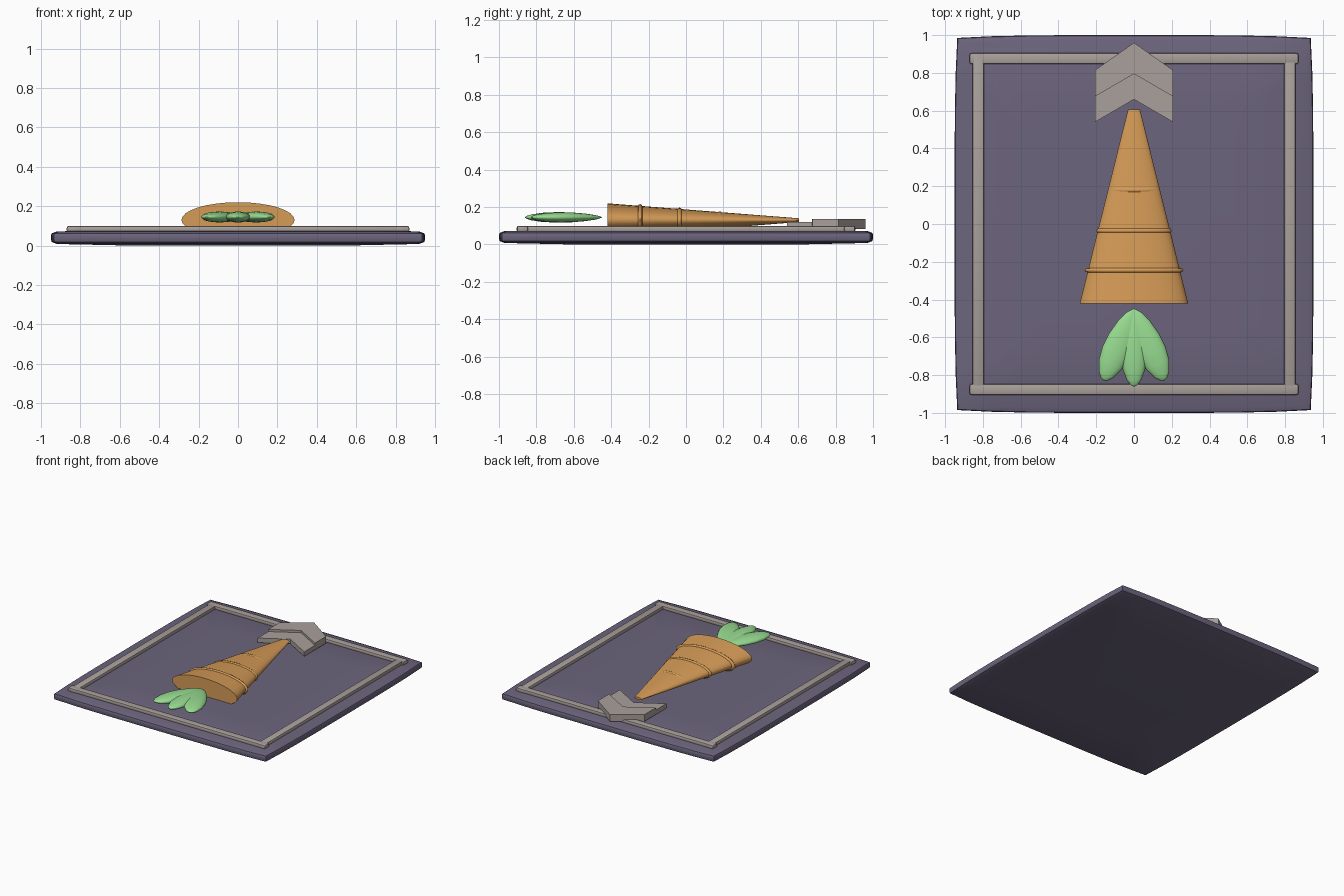
import bpy, bmesh, math
from mathutils import Matrix

cube = bpy.data.objects.get("Cube")
if cube:
    bpy.data.objects.remove(cube)


def material(name, rgb):
    m = bpy.data.materials.new(name)
    m.use_nodes = True
    m.diffuse_color = (*rgb, 1)
    m.node_tree.nodes["Principled BSDF"].inputs["Base Color"].default_value = (*rgb, 1)
    return m


PURPLE = material("slate purple", (0.15, 0.128, 0.205))
STONE = material("warm grey", (0.40, 0.35, 0.325))
ORANGE = material("carrot orange", (0.67, 0.33, 0.095))
GREEN = material("leaf green", (0.31, 0.71, 0.28))


def finish(bm, name, mat, angle=None):
    bmesh.ops.recalc_face_normals(bm, faces=bm.faces)
    mesh = bpy.data.meshes.new(name)
    bm.to_mesh(mesh)
    bm.free()
    mesh.materials.append(mat)
    ob = bpy.data.objects.new(name, mesh)
    bpy.context.collection.objects.link(ob)
    if angle:
        bpy.ops.object.select_all(action="DESELECT")
        ob.select_set(True)
        bpy.context.view_layer.objects.active = ob
        bpy.ops.object.shade_smooth_by_angle(angle=math.radians(angle))
    return ob


def loft(name, rings, mat, angle=None):
    """Skin a list of closed point rings and cap both ends."""
    bm = bmesh.new()
    loops = [[bm.verts.new(p) for p in ring] for ring in rings]
    for a, b in zip(loops, loops[1:]):
        for i in range(len(a)):
            j = (i + 1) % len(a)
            bm.faces.new((a[i], a[j], b[j], b[i]))
    bm.faces.new(loops[0])
    bm.faces.new(loops[-1])
    return finish(bm, name, mat, angle)


def oval(y, rx, rz, z, n=32):
    return [(rx * math.cos(2 * math.pi * i / n), y, z + rz * math.sin(2 * math.pi * i / n))
            for i in range(n)]


# Slab with gently bowed sides and domed faces
def slab_ring(z, inset, n=10):
    pts = []
    for side in range(4):
        for i in range(n):
            t = -1 + 2 * i / n
            bow = 1 - 0.015 * t ** 4
            u, v = [(t, -bow), (bow, t), (-t, bow), (-bow, -t)][side]
            if abs(t) == 1:
                u, v = math.copysign(0.985, u), math.copysign(0.985, v)
            pts.append((u * (0.95 - inset), v * (1 - inset), z))
    return pts


loft("slab", [slab_ring(z, d) for z, d in
              [(0, 0.4), (0.008, 0.03), (0.018, 0.004), (0.03, 0), (0.052, 0),
               (0.062, 0.004), (0.072, 0.03), (0.078, 0.4)]], PURPLE, 40)


# Raised border of four bars
def bar(name, x, y, sx, sy):
    bm = bmesh.new()
    bmesh.ops.create_cube(bm, size=1, matrix=Matrix.Translation((x, y, 0.083))
                          @ Matrix.Diagonal((sx, sy, 0.032, 1)))
    bmesh.ops.bevel(bm, geom=bm.edges[:], offset=0.009, segments=2,
                    profile=0.5, affect="EDGES")
    finish(bm, name, STONE, 35)


for s, end, side in ((-1, "front", "right"), (1, "back", "left")):
    bar(end + "_border", 0, s * 0.875, 1.74, 0.058)
    bar(side + "_border", s * 0.825, 0, 0.06, 1.81)


# Carrot: flattened cone, with creases as thin rings
Y0, Y1, ZC = -0.42, 0.605, 0.13


def carrot_radius(y):
    t = (y - Y0) / (Y1 - Y0)
    return 0.287 + t * (0.032 - 0.287), 0.09 + t * (0.010 - 0.09)


loft("carrot_body", [oval(y, *carrot_radius(y), ZC)
                     for y in (Y0, -0.15, 0.1, 0.35, Y1)], ORANGE, 40)
for i, (y, out, lift) in enumerate(((-0.245, 0.018, 0.009), (-0.035, 0.008, 0.007),
                                    (0.18, -0.004, 0.003))):
    rx, rz = carrot_radius(y)
    rings = []
    for dy, k in ((-0.013, 0), (-0.009, 0.75), (0, 1), (0.009, 0.75), (0.013, 0)):
        rings.append(oval(y + dy, rx - 0.008 + k * (out + 0.008),
                          rz - 0.004 + k * (lift + 0.004), ZC))
    loft("carrot_crease_%d" % (i + 1), rings, ORANGE, 60)


# Leaves: flattened teardrops fanning out from the stem
def leaf(name, angle, length, width):
    ob = loft(name, [oval(-t * length, r * width, r * 0.028, 0, 16) for t, r in
                     [(0, 0.06), (0.08, 0.4), (0.22, 0.7), (0.42, 0.94), (0.6, 1),
                      (0.78, 0.87), (0.92, 0.56), (0.98, 0.28), (1, 0.06)]], GREEN, 60)
    ob.location = (0, -0.45, 0.145)
    ob.rotation_euler.z = angle


leaf("middle_leaf", 0, 0.41, 0.068)
leaf("left_leaf", math.radians(23), 0.41, 0.076)
leaf("right_leaf", math.radians(-23), 0.41, 0.076)


# Stepped chevrons pointing to the back
def chevron(name, apex, inner, outer_hi, outer_lo, top):
    w = 0.206
    outline = [(0, apex), (-w, outer_hi), (-w, outer_lo), (0, inner),
               (w, outer_lo), (w, outer_hi)]
    bm = bmesh.new()
    lo = [bm.verts.new((x, y, 0.083)) for x, y in outline]
    hi = [bm.verts.new((x, y, top)) for x, y in outline]
    for ring in (lo, hi):
        bm.faces.new((ring[0], ring[1], ring[2], ring[3]))
        bm.faces.new((ring[0], ring[3], ring[4], ring[5]))
    for i in range(6):
        j = (i + 1) % 6
        bm.faces.new((lo[i], lo[j], hi[j], hi[i]))
    finish(bm, name, STONE)


chevron("back_chevron", 0.96, 0.795, 0.815, 0.675, 0.137)
chevron("front_chevron", 0.795, 0.66, 0.675, 0.54, 0.119)
